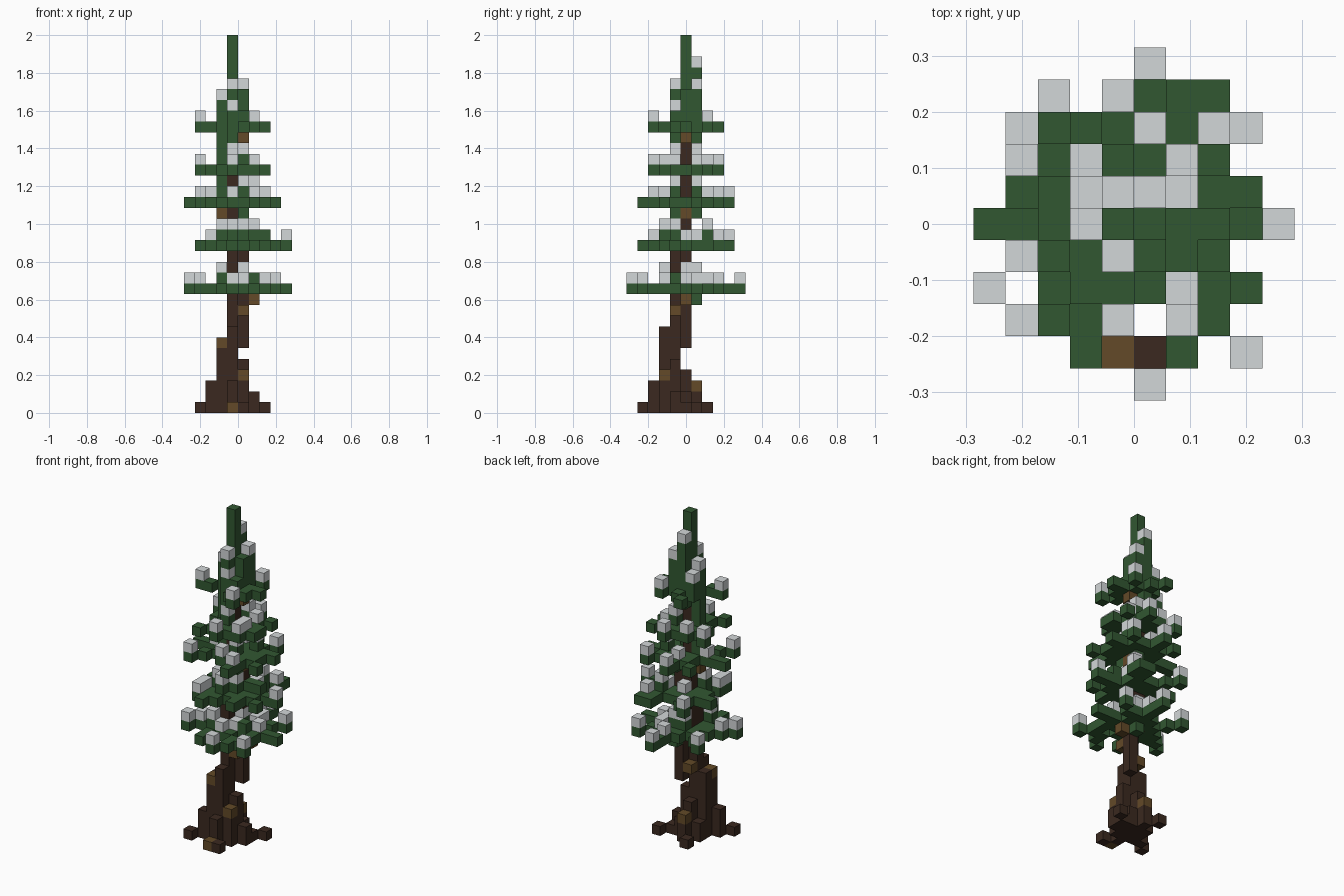
import bpy, bmesh
from math import floor
from mathutils import Vector

cube = bpy.data.objects.get("Cube")
if cube:
    bpy.data.objects.remove(cube)

UNIT = 2 / 35  # edge length of one block
COLOURS = {
    "dark_bark": (0.043, 0.022, 0.014),
    "light_bark": (0.125, 0.068, 0.021),
    "needles": (0.031, 0.096, 0.031),
    "snow": (0.65, 0.68, 0.69),
}
blocks = {}  # cell -> colour name


def material(name):
    mat = bpy.data.materials.new(name)
    mat.use_nodes = True
    colour = (*COLOURS[name], 1)
    mat.diffuse_color = colour
    mat.node_tree.nodes["Principled BSDF"].inputs["Base Color"].default_value = colour
    return mat


def fill(colour, xs, ys, zs):
    """Fill an inclusive range of cells; a single number means one cell."""
    spans = [(s, s) if isinstance(s, int) else s for s in (xs, ys, zs)]
    (xa, xb), (ya, yb), (za, zb) = spans
    for x in range(xa, xb + 1):
        for y in range(ya, yb + 1):
            for z in range(za, zb + 1):
                blocks[x, y, z] = colour


def branch(start, tip, z):
    """Lay a one-block-wide line of needles from start to tip."""
    steps = max(abs(tip[0] - start[0]), abs(tip[1] - start[1]))
    for i in range(steps + 1):
        x, y = (floor(a + (b - a) * i / steps + 0.5) for a, b in zip(start, tip))
        blocks.setdefault((x, y, z), "needles")


def tier(z, reach, tips, snowy, tufts):
    """A diamond core, branches, snow lying on them, and raised snow-capped tufts."""
    for x in range(-3, 3):
        for y in range(-2, 3):
            if abs(x + 0.5) + abs(y) <= reach:
                blocks.setdefault((x, y, z), "needles")
    for tip in tips:
        branch((-1 if tip[0] < 0 else 0, 0), tip, z)
    for x, y in snowy:
        blocks.setdefault((x, y, z), "needles")
        fill("snow", x, y, z + 1)
    for x, y in tufts:
        fill("needles", x, y, (z, z + 1))
        fill("snow", x, y, z + 2)


# Roots and flared foot
bark, light, green = "dark_bark", "light_bark", "needles"
for x, y in ((-4, -3), (2, 1), (0, -4), (-2, 2), (1, 0)):
    fill(bark, x, y, 0)
fill(light, -1, -4, 0)
fill(bark, (-2, 0), (-2, 0), (0, 1))
fill(bark, 1, -1, (0, 1))
fill(bark, -3, -2, (0, 2))
fill(bark, -1, -3, (0, 2))
fill(bark, -1, 1, (0, 1))
fill(light, -1, 1, 2)
fill(bark, -1, 0, (0, 3))
fill(bark, 0, -2, (0, 2))
fill(light, 0, -2, 3)
fill(bark, 0, -1, (0, 4))

# Lower trunk, then the offset upper trunk
fill(bark, (-2, -1), (-2, -1), (0, 6))
fill(bark, -1, (-2, -1), 7)
fill(light, -2, -2, 6)
fill(bark, -1, -1, (8, 17))
fill(bark, 0, 0, (6, 17))
fill(light, -1, 0, 7)
fill(bark, -1, 0, (11, 25))
fill(light, 0, -1, 9)
fill(light, 1, 0, 10)
fill(light, -2, 0, 18)
fill(light, 0, 0, 25)

# Branch tiers from bottom to top
branch((2, -1), (0, -5), 11)
tier(11, 2.5,
     [(-5, -2), (0, 5), (3, 3), (3, -4), (-4, 3), (4, 0), (-2, -4)],
     [(-5, -2), (-4, -1), (0, -5), (0, 5), (0, 3), (3, 3), (3, -4), (-4, 3), (2, 0),
      (1, 2), (1, 1), (-1, -2), (0, -1)],
     [(-2, -2), (-1, 1), (0, 0), (0, 1)])
fill(green, 1, -1, 12)
tier(15, 2.5,
     [(4, 0), (-3, 4), (2, 4), (1, 4), (2, 3), (-2, -4), (-1, -3), (1, -3), (3, -2),
      (-3, -3), (-4, 1)],
     [(4, 0), (-3, 4), (-3, -3), (-3, -2), (2, 3), (1, 1), (-1, 1)],
     [(-2, -1), (-1, -2), (1, 2), (0, -1)])
fill(green, (1, 2), 0, 16)
tier(19, 2.5,
     [(-5, 0), (-4, -3), (2, 3), (-1, 4), (1, -4), (3, 1), (3, -2), (-3, 3)],
     [(-4, -3), (2, 3), (-1, 4), (1, -3), (-3, 0), (-1, 2), (-1, -2)],
     [(0, -1), (1, 1)])
tier(22, 2.5,
     [(-4, 2), (0, 3), (2, 2), (-3, -3), (-1, -3), (2, -1), (-3, 0)],
     [(-4, 2), (0, 3), (-1, -3), (1, -2), (1, -1), (1, 1), (-2, 2)],
     [(0, 1), (-1, -1)])
branch((0, 1), (1, 2), 26)
branch((1, -1), (0, -2), 26)
branch((0, -2), (1, -3), 26)
branch((-1, 2), (-2, 3), 26)
tier(26, 1.5, [(-4, -1), (2, 0), (0, -2)], [(-4, -1), (1, 2), (1, -3)], [(-2, 1)])

# Needles hugging the trunk between tiers
fill(green, 0, 1, 10)
fill(green, 0, (-1, 1), 18)
fill(light, 0, 0, 18)
fill(green, -2, 0, (20, 21))
fill(green, -2, 0, (23, 25))
fill(green, -1, -1, 25)
fill(green, -1, 1, 25)

# Crown and spire
fill(green, (-2, 0), 0, (27, 28))
fill(green, (-1, 0), (-1, 1), 27)
fill(green, -1, 1, (28, 31))
fill(green, 0, 1, (28, 29))
fill(green, 0, 0, 29)
fill("snow", -1, -1, 28)
fill(green, -1, -1, 29)
fill("snow", -2, 0, 29)
fill("snow", -1, -1, 30)
fill("snow", 0, 1, 30)
fill("snow", -1, 1, 32)
fill(green, -1, 0, (29, 34))


def build(part, colours):
    """Mesh only the exposed faces of every block in this part."""
    mesh = bpy.data.meshes.new(part)
    for name in colours:
        mesh.materials.append(material(name))
    bm = bmesh.new()
    for cell, colour in blocks.items():
        if colour not in colours:
            continue
        centre = Vector((cell[0] + 0.5, cell[1], cell[2] + 0.5))
        for axis in range(3):
            for sign in (-1, 1):
                normal = Vector((0, 0, 0))
                normal[axis] = sign
                if tuple(int(c + n) for c, n in zip(cell, normal)) in blocks:
                    continue
                u = Vector((0, 0, 0))
                u[(axis + 1) % 3] = 1
                v = normal.cross(u)
                corners = (-u - v, u - v, u + v, v - u)
                face = bm.faces.new([bm.verts.new((centre + (normal + c) / 2) * UNIT)
                                     for c in corners])
                face.material_index = colours.index(colour)
    bmesh.ops.remove_doubles(bm, verts=bm.verts, dist=UNIT / 100)
    bm.to_mesh(mesh)
    bm.free()
    bpy.context.collection.objects.link(bpy.data.objects.new(part, mesh))


build("trunk", [bark, light])
build("foliage", [green])
build("snow_caps", ["snow"])
